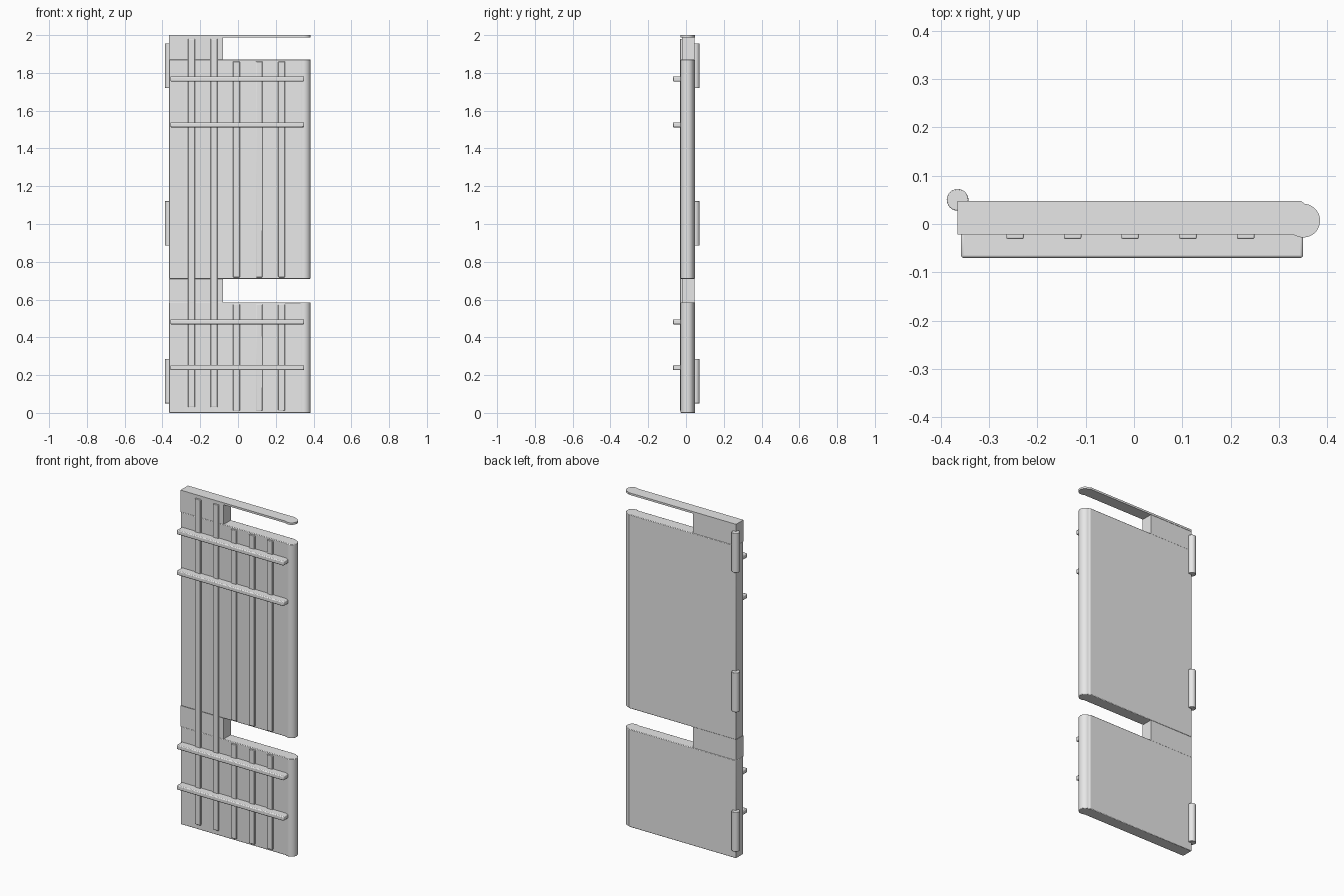
import bpy, bmesh, math

cube = bpy.data.objects.get("Cube")
if cube:
    bpy.data.objects.remove(cube, do_unlink=True)

grey = bpy.data.materials.new("plain grey")
grey.use_nodes = True
colour = (0.8, 0.8, 0.8, 1)
grey.diffuse_color = colour
grey.node_tree.nodes["Principled BSDF"].inputs["Base Color"].default_value = colour


def prism(name, outline, z0, z1, bevel=0.0):
    """Extrude an x-y outline between two heights."""
    bm = bmesh.new()
    face = bm.faces.new([bm.verts.new((x, y, z0)) for x, y in outline])
    grown = bmesh.ops.extrude_face_region(bm, geom=[face])
    top = [v for v in grown["geom"] if isinstance(v, bmesh.types.BMVert)]
    bmesh.ops.translate(bm, verts=top, vec=(0, 0, z1 - z0))
    bmesh.ops.recalc_face_normals(bm, faces=bm.faces[:])
    mesh = bpy.data.meshes.new(name)
    bm.to_mesh(mesh)
    bm.free()
    mesh.materials.append(grey)
    obj = bpy.data.objects.new(name, mesh)
    bpy.context.collection.objects.link(obj)
    if bevel:
        mod = obj.modifiers.new("soft edges", "BEVEL")
        mod.width = bevel
        mod.segments = 2
        mod.limit_method = "ANGLE"
        mod.angle_limit = math.radians(40)
    bpy.ops.object.select_all(action="DESELECT")
    obj.select_set(True)
    bpy.context.view_layer.objects.active = obj
    bpy.ops.object.shade_smooth_by_angle(angle=math.radians(35))
    return obj


def box(name, x0, x1, y0, y1, z0, z1, bevel=0.0):
    return prism(name, [(x0, y0), (x1, y0), (x1, y1), (x0, y1)], z0, z1, bevel)


def arc(cx, cy, r, start, end, count):
    angles = [math.radians(start + (end - start) * i / count) for i in range(count + 1)]
    return [(cx + r * math.cos(a), cy + r * math.sin(a)) for a in angles]


LEFT, FRONT, BACK = -0.365, -0.022, 0.048

# Door leaves and top strip share a section with a rounded free edge
section = [(LEFT, BACK), (LEFT, FRONT), (0.33, FRONT)]
section += arc(0.35, 0.007, 0.035, -115, 85, 16)
section += [(0.345, BACK)]
prism("lower_door_panel", section, 0.0, 0.585, 0.003)
prism("upper_door_panel", section, 0.71, 1.87, 0.003)
prism("top_strip", section, 1.988, 2.0)

# Blocks joining the leaves on the hinge side
for name, z0, z1 in (("middle_block", 0.585, 0.71), ("top_block", 1.87, 1.988)):
    box(name, LEFT, -0.08, FRONT, BACK - 0.002, z0, z1)

# Upright battens: two run the full height, three are split by the gap
spans = [("lower", 0.012, 0.575), ("upper", 0.718, 1.86)]
for i, x in enumerate((-0.246, -0.127, -0.008, 0.112, 0.231)):
    for part, z0, z1 in [("full", 0.03, 1.98)] if i < 2 else spans:
        box(f"{part}_batten_{i + 1}", x - 0.018, x + 0.018,
            -0.031, FRONT + 0.004, z0, z1, 0.003)

# Horizontal rails across the front
for i, z in enumerate((0.24, 0.482, 1.525, 1.768)):
    box(f"front_rail_{i + 1}", -0.358, 0.35, -0.07, FRONT + 0.004,
        z - 0.013, z + 0.013, 0.005)

# Hinge barrels behind the hinge edge
for i, z in enumerate((0.168, 1.003, 1.838)):
    prism(f"hinge_barrel_{i + 1}", arc(LEFT, 0.05, 0.0225, 0, 345, 23),
          z - 0.118, z + 0.118, 0.002)
